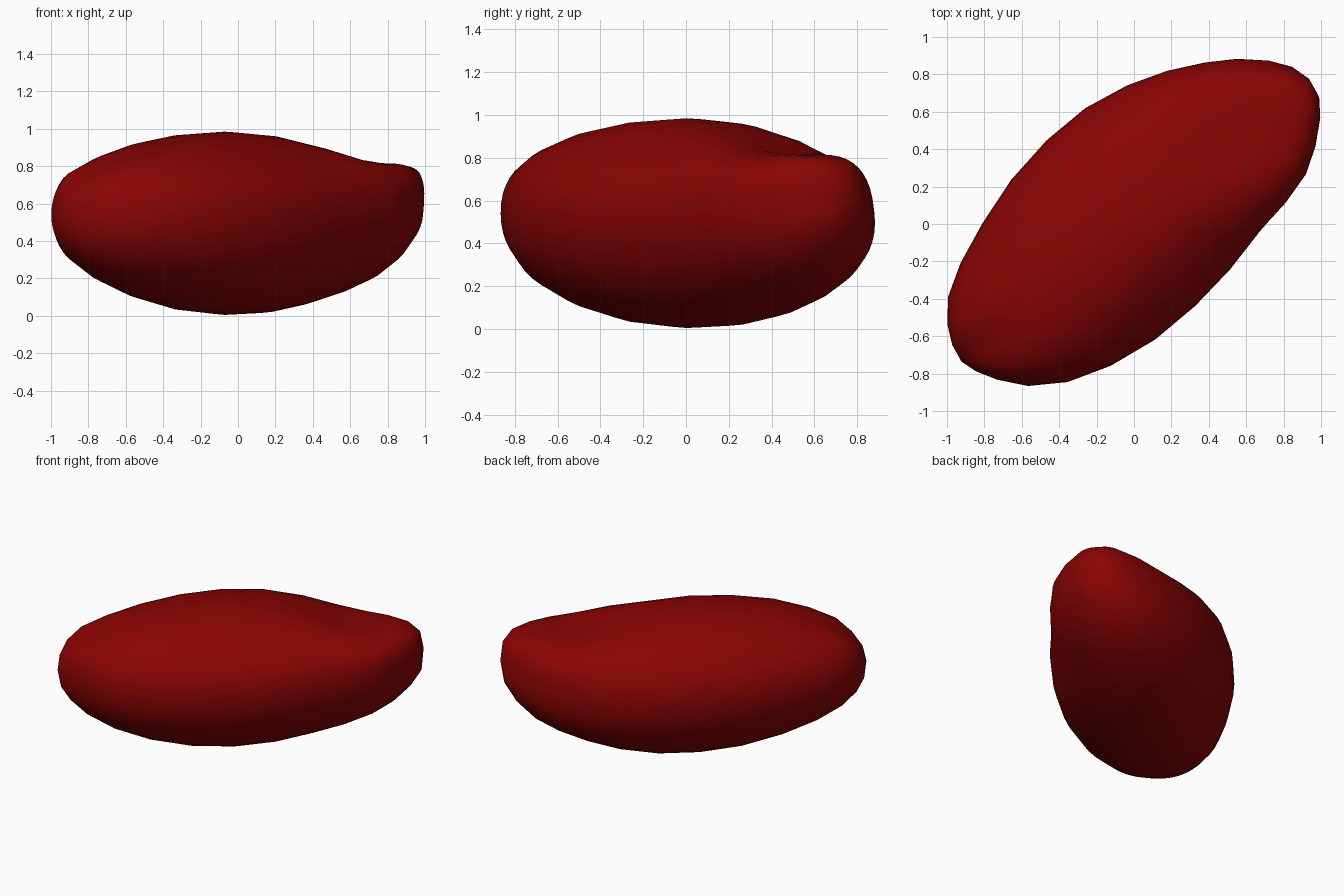
import bpy, bmesh, math
from mathutils import Vector

if "Cube" in bpy.data.objects:
    bpy.data.objects.remove(bpy.data.objects["Cube"])

ANGLE = math.radians(42)
AXIS = Vector((math.cos(ANGLE), math.sin(ANGLE), 0))
SIDE = Vector((-math.sin(ANGLE), math.cos(ANGLE), 0))
SEGS = 40

# Cross-sections: along, back-left edge, front-right edge, bottom, top,
# squareness of the upper shoulders, lean toward the front-right
SECTIONS = [
    (-1.155, 0.17, -0.02, 0.42, 0.65, 2.0, 0.0),
    (-1.10, 0.27, -0.13, 0.34, 0.745, 2.1, 0.0),
    (-1.00, 0.375, -0.265, 0.255, 0.81, 2.2, 0.0),
    (-0.83, 0.465, -0.39, 0.165, 0.87, 2.1, 0.0),
    (-0.60, 0.545, -0.48, 0.085, 0.93, 2.1, 0.0),
    (-0.33, 0.615, -0.535, 0.028, 0.97, 2.1, 0.0),
    (-0.05, 0.645, -0.545, 0.005, 0.985, 2.1, 0.0),
    (0.22, 0.635, -0.525, 0.015, 0.965, 2.2, 0.02),
    (0.47, 0.575, -0.48, 0.055, 0.915, 2.4, 0.05),
    (0.68, 0.49, -0.455, 0.11, 0.85, 2.9, 0.08),
    (0.86, 0.385, -0.41, 0.175, 0.82, 3.3, 0.12),
    (1.00, 0.285, -0.33, 0.25, 0.815, 3.3, 0.14),
    (1.12, 0.165, -0.235, 0.36, 0.80, 2.9, 0.14),
    (1.19, 0.06, -0.155, 0.47, 0.745, 2.3, 0.1),
]

# Small dents in the skin: along, across, height, radius, depth
DENTS = [
    (-1.05, 0.06, 0.78, 0.11, 0.05),
    (0.12, -0.36, 0.82, 0.17, 0.05),
    (-0.3, -0.38, 0.82, 0.14, 0.03),
    (0.62, 0.0, 0.85, 0.16, 0.03),
]


def place(s, w, z):
    return AXIS * s + SIDE * w + Vector((0, 0, z))


def power(v, n):
    return math.copysign(abs(v) ** (2 / n), v)


def ring(section):
    s, left, right, bottom, top, n_shoulder, lean = section
    mid_w = (left + right) / 2
    half = (left - right) / 2
    mid_z = 0.54
    points = []
    for i in range(SEGS):
        a = 2 * math.pi * i / SEGS
        c, d = math.cos(a), math.sin(a)
        n = 2.05
        if d > 0:
            n = n_shoulder if c < 0 else (n_shoulder + 2.1) / 2
        z = mid_z + power(d, n) * ((top - mid_z) if d > 0 else (mid_z - bottom))
        w = mid_w + half * power(c, n) - lean * (z - mid_z)
        points.append(place(s, w, z))
    return points


# Bean body lofted along its diagonal axis
bm = bmesh.new()
rings = [[bm.verts.new(p) for p in ring(s)] for s in SECTIONS]
for r0, r1 in zip(rings, rings[1:]):
    for i in range(SEGS):
        j = (i + 1) % SEGS
        bm.faces.new((r0[i], r0[j], r1[j], r1[i]))

# Rounded tips
for r, tip_at in ((rings[0], (-1.178, 0.07, 0.54)), (rings[-1], (1.215, -0.05, 0.62))):
    tip = bm.verts.new(place(*tip_at))
    for i in range(SEGS):
        bm.faces.new((r[i], r[(i + 1) % SEGS], tip))

# Press the dents in towards the long axis
for s, w, z, radius, depth in DENTS:
    centre = place(s, w, z)
    inward = (place(s * 0.9, 0, 0.5) - centre).normalized()
    for v in bm.verts:
        v.co += inward * depth * math.exp(-((v.co - centre).length / radius) ** 2)

bmesh.ops.recalc_face_normals(bm, faces=bm.faces)
mesh = bpy.data.meshes.new("bean")
bm.to_mesh(mesh)
bm.free()
bean = bpy.data.objects.new("bean", mesh)
bpy.context.collection.objects.link(bean)

# Dark red skin
skin = bpy.data.materials.new("red_skin")
skin.diffuse_color = (0.25, 0.001, 0.001, 1)
skin.use_nodes = True
skin.node_tree.nodes["Principled BSDF"].inputs["Base Color"].default_value = skin.diffuse_color
mesh.materials.append(skin)

bpy.context.view_layer.objects.active = bean
bean.select_set(True)
bpy.ops.object.shade_smooth_by_angle(angle=math.radians(50))
